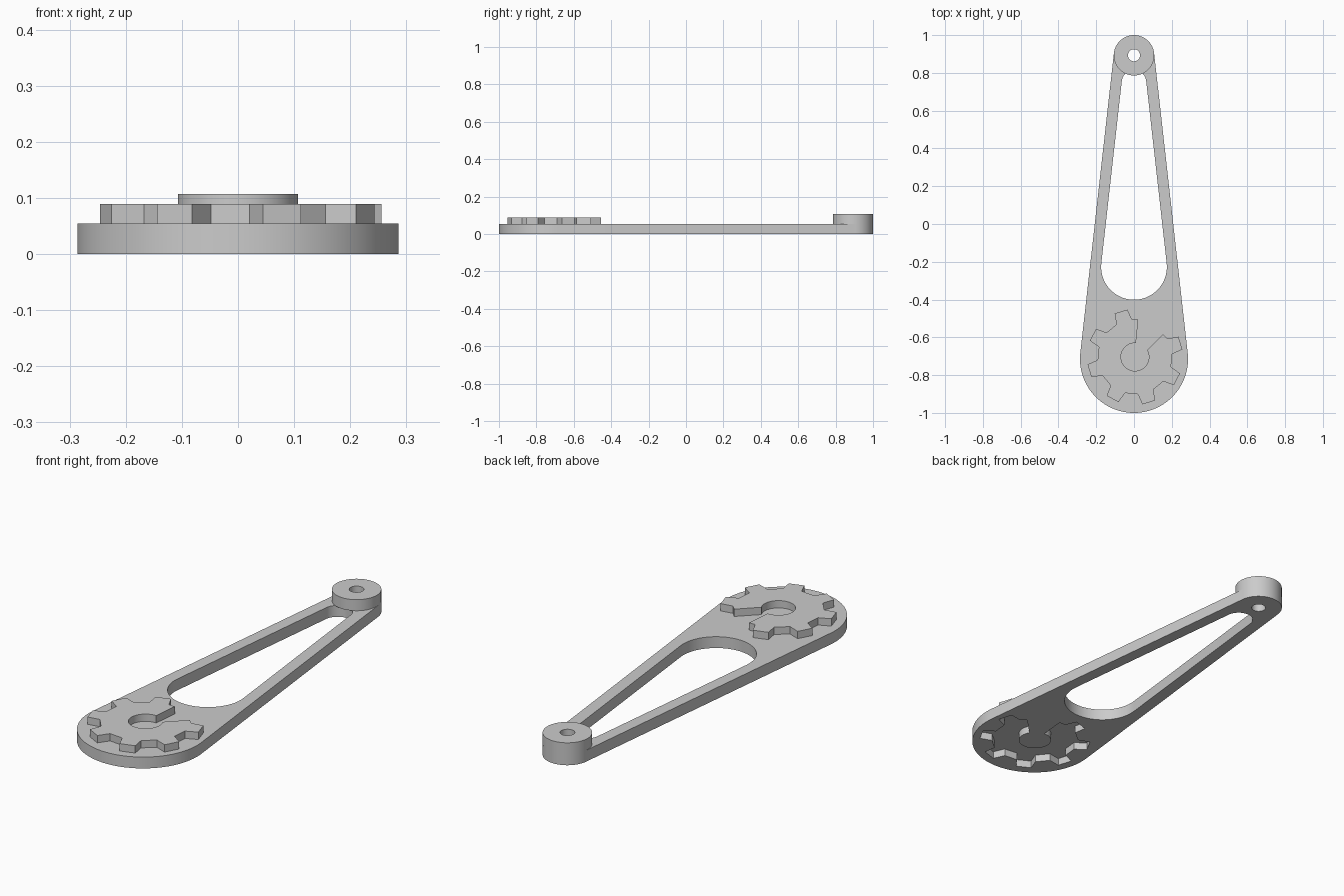
import bpy, bmesh
from math import sin, cos, asin, pi, radians

if "Cube" in bpy.data.objects:
    bpy.data.objects.remove(bpy.data.objects["Cube"], do_unlink=True)

grey = bpy.data.materials.new("light_grey")
grey.use_nodes = True
grey.diffuse_color = (0.6, 0.6, 0.6, 1)
grey.node_tree.nodes["Principled BSDF"].inputs["Base Color"].default_value = (0.6, 0.6, 0.6, 1)

PLATE_TOP, GEAR_TOP, BOSS_TOP = 0.054, 0.089, 0.107
BIG_Y, SMALL_Y = -0.714, 0.893


def arc(cx, cy, r, a0, a1, n):
    """Points along an arc, angles in radians."""
    return [(cx + r * cos(a0 + (a1 - a0) * i / n),
             cy + r * sin(a0 + (a1 - a0) * i / n)) for i in range(n + 1)]


def circle(cy, r, n=64):
    return arc(0, cy, r, 0, 2 * pi, n)[:-1]


def tapered_slot(y0, r0, y1, r1):
    """Outline of two circles joined by their tangents."""
    t = asin((r0 - r1) / (y1 - y0))
    return arc(0, y1, r1, t, pi - t, 32) + arc(0, y0, r0, pi - t, 2 * pi + t, 48)


def prism(name, outline, z0, z1):
    bm = bmesh.new()
    base = bm.faces.new([bm.verts.new((x, y, z0)) for x, y in outline])
    top = bmesh.ops.extrude_face_region(bm, geom=[base])["geom"]
    bmesh.ops.translate(bm, vec=(0, 0, z1 - z0),
                        verts=[v for v in top if isinstance(v, bmesh.types.BMVert)])
    bmesh.ops.recalc_face_normals(bm, faces=bm.faces)
    mesh = bpy.data.meshes.new(name)
    bm.to_mesh(mesh)
    bm.free()
    mesh.materials.append(grey)
    ob = bpy.data.objects.new(name, mesh)
    bpy.context.collection.objects.link(ob)
    return ob


def activate(ob):
    bpy.ops.object.select_all(action='DESELECT')
    ob.select_set(True)
    bpy.context.view_layer.objects.active = ob


def cut(ob, outline, z0, z1):
    """Subtract a prism and remove the cutter."""
    cutter = prism("cutter", outline, z0, z1)
    cutter.hide_render = True
    mod = ob.modifiers.new("cut", 'BOOLEAN')
    mod.operation, mod.solver, mod.object = 'DIFFERENCE', 'EXACT', cutter
    activate(ob)
    bpy.ops.object.modifier_apply(modifier=mod.name)
    bpy.data.objects.remove(cutter, do_unlink=True)


# Broken gear outline: seven teeth, with an open slot into the round bore
def gear_outline():
    cx, cy, tip, root, bore = 0.005, -0.704, 0.254, 0.198, 0.074

    def at(r, deg):
        return (cx + r * cos(radians(deg)), cy + r * sin(radians(deg)))

    pts = [at(root, 85)]
    for i in range(7):
        mid = 107 + 45 * i
        pts += [at(root, mid - 12.5), at(tip, mid - 8), at(tip, mid + 8), at(root, mid + 12.5)]
    pts.append(at(root * 0.97, 360 + 39))
    return pts + arc(cx, cy, bore, radians(390), radians(86), 48)


# Tapered arm with window, pin hole and gear-shaped recess underneath
arm = prism("arm_plate", tapered_slot(BIG_Y, 0.286, SMALL_Y, 0.107), 0, PLATE_TOP)
cut(arm, tapered_slot(-0.227, 0.174, 0.75, 0.065), -0.1, 0.2)
cut(arm, circle(SMALL_Y, 0.032), -0.1, 0.2)
cut(arm, gear_outline(), -0.1, 0.035)

# Pivot boss at the narrow end
boss = prism("pivot_boss", circle(SMALL_Y, 0.107), PLATE_TOP, BOSS_TOP)
cut(boss, circle(SMALL_Y, 0.032), -0.1, 0.2)

# Raised gear emblem at the wide end
gear = prism("raised_gear", gear_outline(), PLATE_TOP - 0.004, GEAR_TOP)

for ob in (arm, boss, gear):
    activate(ob)
    bpy.ops.object.shade_smooth_by_angle(angle=radians(25))
